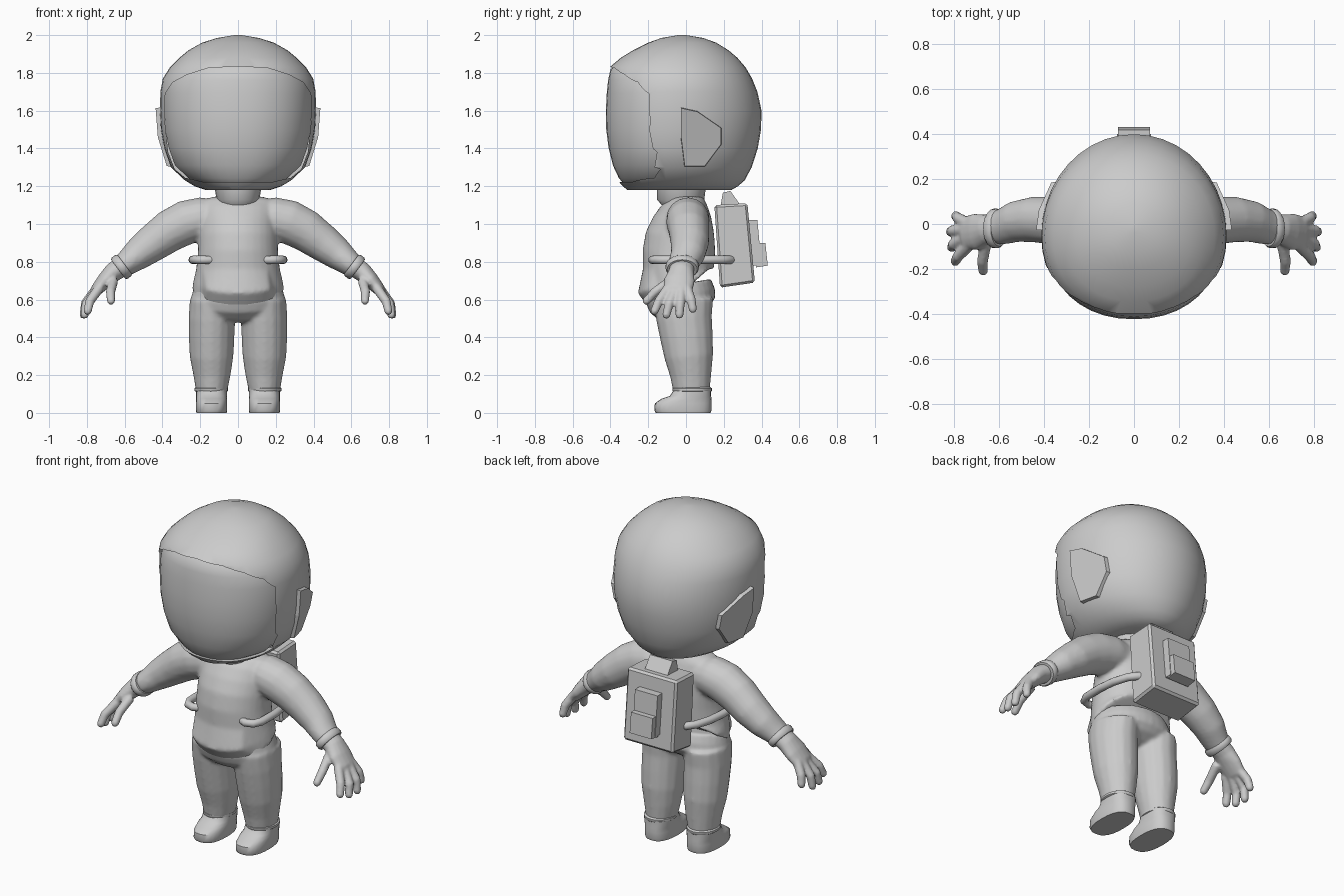
import bpy, bmesh, math
from mathutils import Vector

if "Cube" in bpy.data.objects:
    bpy.data.objects.remove(bpy.data.objects["Cube"])

mat = bpy.data.materials.new("light_grey")
mat.diffuse_color = (0.6, 0.6, 0.6, 1)
mat.use_nodes = True
mat.node_tree.nodes["Principled BSDF"].inputs["Base Color"].default_value = mat.diffuse_color


def finish(name, bm, angle=None):
    bmesh.ops.recalc_face_normals(bm, faces=bm.faces)
    me = bpy.data.meshes.new(name)
    bm.to_mesh(me)
    bm.free()
    ob = bpy.data.objects.new(name, me)
    bpy.context.collection.objects.link(ob)
    me.materials.append(mat)
    if angle:
        bpy.ops.object.select_all(action='DESELECT')
        ob.select_set(True)
        bpy.context.view_layer.objects.active = ob
        bpy.ops.object.shade_smooth_by_angle(angle=math.radians(angle))
    return ob


def skin(bm, rings):
    """Closed skin through a list of rings of points."""
    vs = [[bm.verts.new(p) for p in r] for r in rings]
    n = len(vs[0])
    for a, b in zip(vs, vs[1:]):
        for i in range(n):
            bm.faces.new((a[i], a[(i + 1) % n], b[(i + 1) % n], b[i]))
    bm.faces.new(vs[0])
    bm.faces.new(vs[-1])


def tube(bm, pts, side=1, ref=(0, 1, 0), n=16):
    """Tube through (x, y, z, radius across, radius along ref)."""
    ps = [Vector((p[0] * side, p[1], p[2])) for p in pts]
    rings = []
    for i, p in enumerate(ps):
        d = (ps[min(i + 1, len(ps) - 1)] - ps[max(i - 1, 0)]).normalized()
        u = Vector(ref)
        u = (u - d * u.dot(d)).normalized()
        w = d.cross(u)
        ra, rb = pts[i][3], pts[i][-1]
        rings.append([p + w * ra * math.cos(t) + u * rb * math.sin(t)
                      for t in (2 * math.pi * k / n for k in range(n))])
    skin(bm, rings)


def prism(name, poly, fa, fb, bevel=0):
    """Prism between two mappings of a 2D outline."""
    bm = bmesh.new()
    skin(bm, [[fa(*p) for p in poly], [fb(*p) for p in poly]])
    if bevel:
        bmesh.ops.bevel(bm, geom=bm.edges[:], offset=bevel, segments=1, affect='EDGES')
    return finish(name, bm)


def fuse(ob, voxel, smooth):
    m = ob.modifiers.new("fuse", 'REMESH')
    m.mode, m.voxel_size, m.use_smooth_shade = 'VOXEL', voxel, True
    s = ob.modifiers.new("soften", 'SMOOTH')
    s.factor, s.iterations = 0.5, smooth


# Helmet: half width, front and back by height
HELMET = [(1.18, .17, -.31, .24), (1.2, .23, -.335, .275), (1.23, .28, -.36, .31),
          (1.3, .355, -.392, .348), (1.4, .39, -.416, .38), (1.5, .408, -.428, .397),
          (1.6, .413, -.43, .4), (1.7, .411, -.425, .378), (1.77, .398, -.418, .35),
          (1.83, .36, -.405, .315), (1.88, .31, -.345, .272), (1.92, .262, -.28, .225),
          (1.96, .19, -.2, .16), (1.985, .11, -.13, .09), (2.0, .02, -.04, .0)]


def outline(z, a, f, b, n=40):
    c = -.05 if z < 1.95 else (f + b) / 2
    out = []
    for k in range(n):
        t = 2 * math.pi * k / n
        s, co = math.sin(t), math.cos(t)
        e = .92 if s < 0 else 1
        x = math.copysign(abs(co) ** e, co) * a
        out.append(Vector((x, c + (b - c) * s if s > 0 else c - (c - f) * abs(s) ** e, z)))
    return out


def helmet_x(y, z):
    for p, q in zip(HELMET, HELMET[1:]):
        if p[0] <= z <= q[0]:
            a, f, b = [u + (v - u) * (z - p[0]) / (q[0] - p[0]) for u, v in zip(p[1:], q[1:])]
            r = (y + .05) / ((b + .05) if y > -.05 else (f + .05))
            return a * math.sqrt(max(0, 1 - r * r))


# Hollow helmet with the face opening cut out
bm = bmesh.new()
skin(bm, [outline(*r) for r in HELMET])
helmet = finish("helmet", bm, 35)
shell = helmet.modifiers.new("shell", 'SOLIDIFY')
shell.thickness = .025
half = [(.16, 1.825), (.27, 1.79), (.345, 1.75), (.385, 1.69), (.388, 1.55), (.37, 1.38),
        (.335, 1.29), (.28, 1.245), (.18, 1.222)]
face = [(0, 1.835)] + half + [(-x, z) for x, z in reversed(half)]
cutter = prism("face_cutter", face, lambda x, z: (x, -1, z), lambda x, z: (x, -.06, z))
cutter.hide_render = True
cutter.hide_viewport = True
cut = helmet.modifiers.new("opening", 'BOOLEAN')
cut.operation, cut.object, cut.solver = 'DIFFERENCE', cutter, 'EXACT'

# Visor: inset front of the same form
bm = bmesh.new()
skin(bm, [outline(*r) for r in HELMET])
for v in bm.verts:
    v.co = Vector((v.co.x * .955, -.05 + (v.co.y + .05) * .985, 1.55 + (v.co.z - 1.55) * .96))
bmesh.ops.bisect_plane(bm, geom=bm.verts[:] + bm.edges[:] + bm.faces[:],
                       plane_co=(0, -.12, 0), plane_no=(0, 1, 0), clear_outer=True)
finish("visor", bm, 40)

# Ear plates following the helmet side
ear = [(-.03, 1.62), (.06, 1.6), (.19, 1.51), (.19, 1.42), (.1, 1.3), (-.01, 1.3), (-.03, 1.46)]
for s, tag in ((1, "right"), (-1, "left")):
    prism("ear_plate_" + tag, ear, lambda y, z: (s * (helmet_x(y, z) - .03), y, z),
          lambda y, z: (s * (helmet_x(y, z) + .024), y * .96 + .003, 1.46 + (z - 1.46) * .96))

# Neck
bm = bmesh.new()
tube(bm, [(0, -.04, 1.045, .03), (0, -.035, 1.07, .075), (0, -.03, 1.12, .112, .125),
          (0, -.025, 1.2, .125, .13)], n=20)
finish("neck", bm, 50)

# Shirt: torso and sleeves
bm = bmesh.new()
tube(bm, [(0, .0, .655, .243, .185), (0, -.04, .7, .236, .187), (0, -.04, .76, .222, .188),
          (0, -.038, .85, .212, .192), (0, -.03, .93, .21, .185), (0, -.015, 1.0, .21, .165),
          (0, 0, 1.07, .21, .135), (0, .01, 1.12, .2, .1), (0, .01, 1.145, .13, .08)], n=32)
for v in bm.verts:
    if v.co.z < .66:
        v.co.y -= .04
for s in (1, -1):
    tube(bm, [(.1, .01, 1.03, .1, .1), (.19, .01, 1.03, .112, .115), (.27, .01, 1.01, .118, .115),
              (.36, .015, .965, .112, .108), (.45, .02, .9, .1, .102), (.53, .01, .84, .085, .092),
              (.58, -.01, .80, .07, .082), (.62, -.02, .77, .06, .075)], s)
fuse(finish("shirt", bm), .012, 5)

# Trousers: pelvis and legs
bm = bmesh.new()
tube(bm, [(0, -.04, .68, .228, .175), (0, -.03, .62, .246, .187), (0, -.018, .57, .25, .178),
          (0, -.01, .53, .22, .14), (0, 0, .505, .16, .08)], n=32)
for s in (1, -1):
    tube(bm, [(.135, -.015, .6, .12, .16), (.138, -.01, .5, .124, .148), (.14, .003, .4, .121, .14),
              (.14, .015, .3, .116, .13), (.138, .025, .2, .099, .11), (.14, .03, .1, .08, .095)], s)
fuse(finish("trousers", bm), .011, 4)

# Gloves: palm, four fingers and thumb, plus wrist cuffs
tips = [((.735, -.095, .66), (.785, -.145, .59), (.797, -.168, .535)),
        ((.75, -.06, .645), (.805, -.09, .575), (.812, -.105, .515)),
        ((.755, -.025, .65), (.808, -.03, .58), (.818, -.035, .515)),
        ((.745, .005, .66), (.785, .027, .6), (.795, .037, .545)),
        ((.66, -.08, .70), (.675, -.165, .64), (.672, -.212, .59))]
bm = bmesh.new()
cuffs = bmesh.new()
for s in (1, -1):
    tube(bm, [(.615, -.02, .775, .055, .065), (.66, -.025, .745, .052, .068),
              (.705, -.035, .70, .043, .082), (.75, -.04, .65, .032, .075),
              (.765, -.04, .63, .02, .06)], s)
    for a, b, c in tips:
        e = Vector(c) + (Vector(c) - Vector(b)).normalized() * .015
        tube(bm, [(*a, .027), (*b, .025), (*c, .022), (*e, .012)], s, ref=(.3, 1, 0.1), n=10)
    tube(cuffs, [(.60, -.02, .786, .064, .08), (.608, -.02, .78, .07, .088),
                 (.626, -.02, .766, .07, .088), (.634, -.02, .76, .064, .08)], s, n=20)
fuse(finish("gloves", bm), .008, 3)
finish("wrist_cuffs", cuffs, 50)

# Boots with ankle cuffs: (height, front, back, half width)
bm = bmesh.new()
cuffs = bmesh.new()
for s in (1, -1):
    rows = [(0, -.16, .13, .08), (.015, -.168, .135, .083), (.05, -.165, .135, .083),
            (.075, -.13, .135, .082), (.09, -.085, .133, .082), (.12, -.066, .133, .082)]
    rings = []
    for z, f, b, a in rows:
        ring = []
        for k in range(24):
            t = 2 * math.pi * k / 24
            co, si = math.cos(t), math.sin(t)
            ring.append((s * .14 + a * math.copysign(abs(co) ** .75, co),
                         (f + b) / 2 + (b - f) / 2 * math.copysign(abs(si) ** .85, si), z))
        rings.append(ring)
    skin(bm, rings)
    tube(cuffs, [(.142, .033, .112, .082, .1), (.142, .033, .117, .089, .105),
                 (.142, .033, .13, .089, .105), (.142, .033, .136, .08, .096)], s, n=24)
finish("boots", bm, 45)
finish("ankle_cuffs", cuffs, 50)

# Side straps from chest to pack
bm = bmesh.new()
for s in (1, -1):
    tube(bm, [(.13, -.16, .81, .02), (.175, -.178, .81, .022), (.215, -.165, .81, .022),
              (.237, -.12, .81, .022), (.24, 0, .81, .022), (.228, .1, .81, .022),
              (.2, .19, .81, .022), (.165, .235, .81, .022), (.12, .25, .81, .02)],
         s, ref=(0, 0, 1), n=12)
finish("straps", bm, 50)


# Backpack: side outlines widened along x
def block(name, poly, w, bevel=0):
    prism(name, poly, lambda y, z: (-w, y, z), lambda y, z: (w, y, z), bevel)


block("pack", [(.15, 1.1), (.325, 1.11), (.365, .69), (.18, .663)], .165, .012)
block("pack_top_tab", [(.18, 1.08), (.195, 1.165), (.235, 1.175), (.295, 1.09)], .075)
block("pack_panel", [(.32, 1.02), (.378, 1.02), (.40, .78), (.34, .78)], .075)
block("pack_button", [(.37, .9), (.42, .9), (.433, .78), (.37, .77)], .072)
